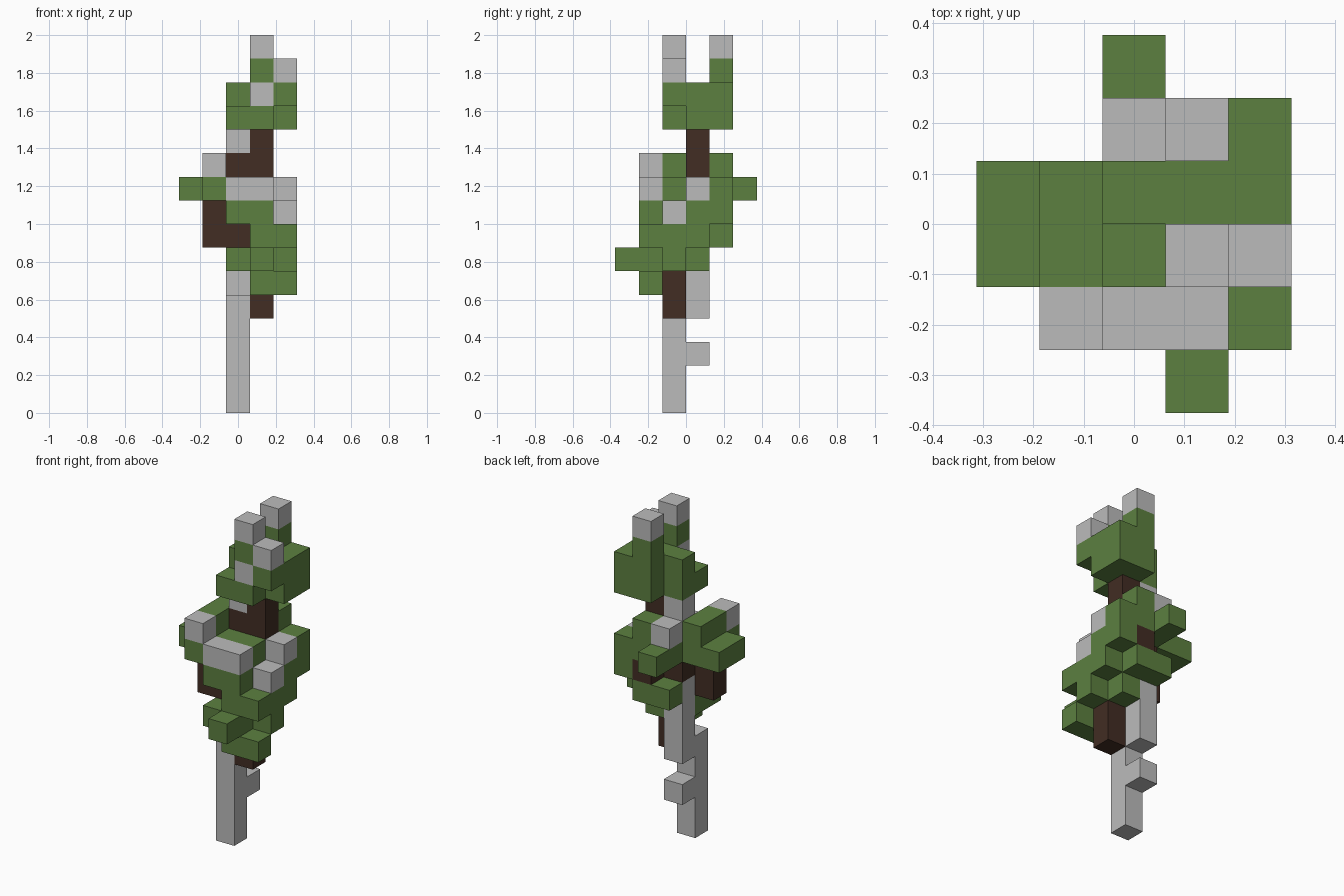
import bpy
import bmesh
from math import radians
from mathutils import Vector

cube = bpy.data.objects.get("Cube")
if cube:
    bpy.data.objects.remove(cube, do_unlink=True)

SIZE = 0.125  # edge of one block


def make_material(name, colour):
    mat = bpy.data.materials.new(name)
    mat.use_nodes = True
    rgba = (*colour, 1)
    mat.diffuse_color = rgba
    bsdf = next(n for n in mat.node_tree.nodes if n.type == 'BSDF_PRINCIPLED')
    bsdf.inputs["Base Color"].default_value = rgba
    bsdf.inputs["Roughness"].default_value = 0.9
    return mat


# Block kinds: part name and material
KINDS = {
    "P": ("pale_bark", make_material("pale grey", (0.5, 0.5, 0.5))),
    "D": ("dark_bark", make_material("dark brown", (0.054, 0.026, 0.017))),
    "G": ("leaves", make_material("leaf green", (0.107, 0.216, 0.051))),
}

# Floor plans from the ground up; rows run from back to front
EMPTY = "....."
STEM = [EMPTY, EMPTY, EMPTY, "..P..", EMPTY, EMPTY]
STUB = [EMPTY, EMPTY, "..P..", "..P..", EMPTY, EMPTY]
PLANS = [
    # lower trunk with a stub
    STEM, STEM, STUB, STEM,
    [EMPTY, EMPTY, "..P..", "..PD.", EMPTY, EMPTY],
    # main crown
    [EMPTY, EMPTY, "..P..", "...D.", "...GG", EMPTY],
    [EMPTY, EMPTY, "..PG.", "..GGG", "..GG.", "...G."],
    [EMPTY, "..GG.", "..PGG", ".DDGG", "...GG", EMPTY],
    [EMPTY, "...DG", "..DGG", ".DGGP", "..GG.", EMPTY],
    ["..G..", "..GGG", "GGDDP", "GGGG.", ".GPP.", EMPTY],
    [EMPTY, "..PG.", ".GDD.", ".G...", ".P...", EMPTY],
    # bare neck
    [EMPTY, EMPTY, "..PD.", EMPTY, EMPTY, EMPTY],
    # top crown
    [EMPTY, "...GG", "..GGG", "..GG.", EMPTY, EMPTY],
    [EMPTY, "...GG", "..GGG", "...PG", EMPTY, EMPTY],
    [EMPTY, "...G.", EMPTY, "...GP", EMPTY, EMPTY],
    [EMPTY, "...P.", EMPTY, "...P.", EMPTY, EMPTY],
]
NECK = 11  # layer where the top of the tree begins

blocks = {}
for z, plan in enumerate(PLANS):
    for y, row in enumerate(reversed(plan)):
        for x, kind in enumerate(row):
            if kind in KINDS:
                blocks[x, y, z] = kind


def add_open_faces(bm, cell):
    """Add the sides of a block that touch no other block."""
    centre = Vector((cell[0] - 2, cell[1] - 2.5, cell[2] + 0.5))
    for axis in range(3):
        for sign in (-1, 1):
            n = Vector((0, 0, 0))
            n[axis] = sign
            if tuple(int(c + d) for c, d in zip(cell, n)) in blocks:
                continue
            u = Vector((0, 0, 0))
            u[(axis + 1) % 3] = 1
            v = n.cross(u)
            corners = (u + v, v - u, -u - v, u - v)
            bm.faces.new([bm.verts.new((centre + (n + c) / 2) * SIZE)
                          for c in corners])


def build_part(name, mat, cells):
    bm = bmesh.new()
    for cell in cells:
        add_open_faces(bm, cell)
    bmesh.ops.remove_doubles(bm, verts=bm.verts, dist=SIZE / 100)
    # merge flat neighbouring squares
    bmesh.ops.dissolve_limit(bm, angle_limit=radians(1),
                             verts=bm.verts, edges=bm.edges)
    mesh = bpy.data.meshes.new(name)
    bm.to_mesh(mesh)
    bm.free()
    mesh.materials.append(mat)
    obj = bpy.data.objects.new(name, mesh)
    bpy.context.collection.objects.link(obj)


for kind, (part, mat) in KINDS.items():
    for level in ("lower", "upper"):
        cells = [c for c, k in blocks.items()
                 if k == kind and (c[2] >= NECK) == (level == "upper")]
        build_part(f"{level}_{part}", mat, cells)
